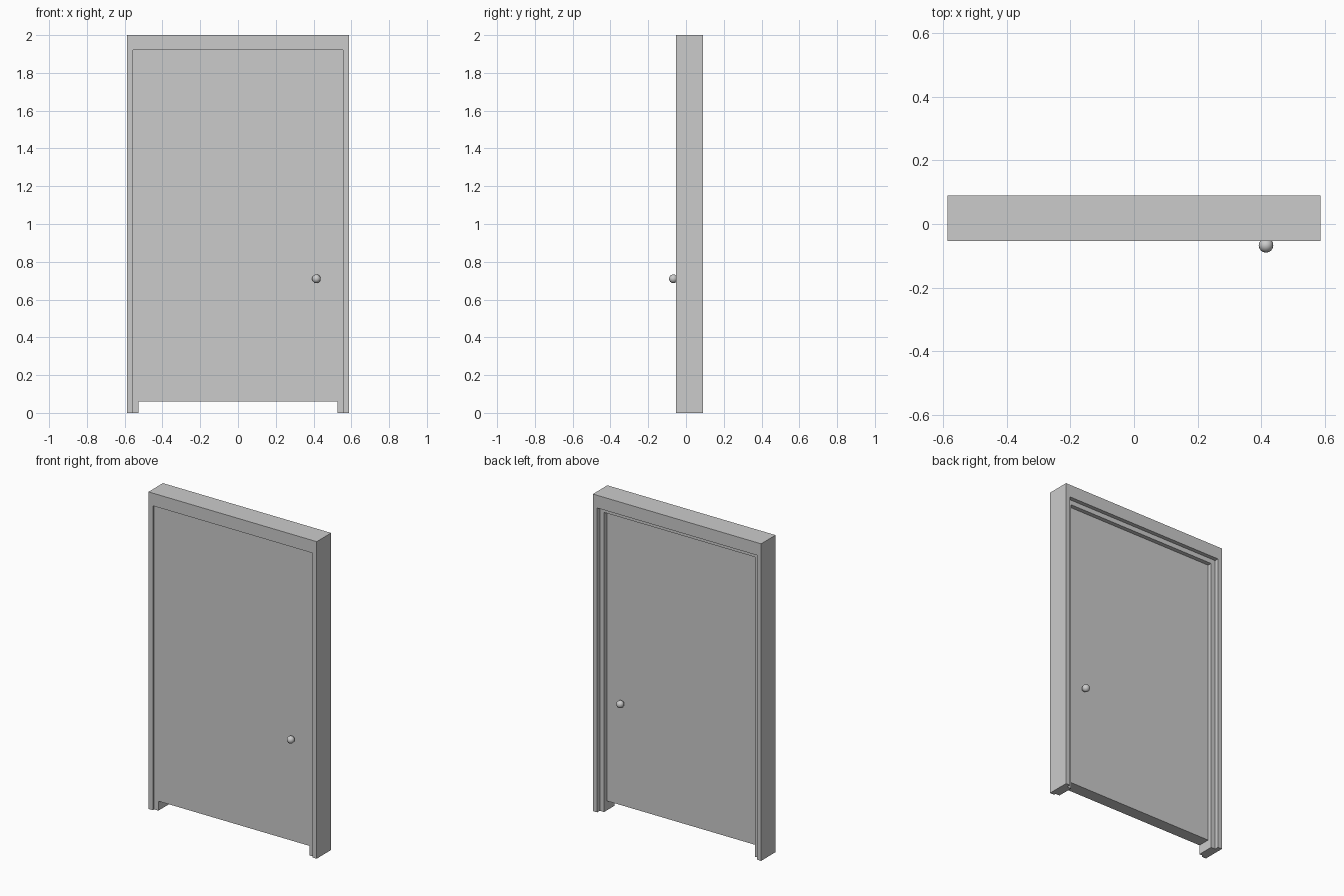
import bpy
import bmesh
import math

if "Cube" in bpy.data.objects:
    bpy.data.objects.remove(bpy.data.objects["Cube"])


def extruded(name, outline, y0, y1):
    """Extrude an x/z outline from y0 to y1."""
    bm = bmesh.new()
    face = bm.faces.new([bm.verts.new((x, y0, z)) for x, z in outline])
    out = bmesh.ops.extrude_face_region(bm, geom=[face])
    for v in out["geom"]:
        if isinstance(v, bmesh.types.BMVert):
            v.co.y = y1
    bmesh.ops.recalc_face_normals(bm, faces=bm.faces[:])
    mesh = bpy.data.meshes.new(name)
    bm.to_mesh(mesh)
    bm.free()
    obj = bpy.data.objects.new(name, mesh)
    bpy.context.collection.objects.link(obj)
    return obj


def arch(outer, top, inner, inner_top):
    """Upside-down U: two legs and a lintel."""
    half = [(outer, 0), (outer, top)]
    inside = [(inner, inner_top), (inner, 0)]
    return ([(-x, z) for x, z in half] + half[::-1]
            + inside[::-1] + [(-x, z) for x, z in inside])


FRONT, BACK = -0.054, 0.09
DOOR_FRONT, DOOR_BACK = -0.041, 0.037
STOP_BACK = 0.064

# Outer frame, then the narrower stop stepped inside it
extruded("door_frame", arch(0.587, 2.0, 0.557, 1.92), FRONT, BACK)
extruded("frame_stop", arch(0.557, 1.92, 0.527, 1.89), DOOR_FRONT, STOP_BACK)

# Door slab, flush with the front of the stop and raised off the floor
extruded("door_panel", [(-0.527, 0.06), (-0.527, 1.89), (0.527, 1.89), (0.527, 0.06)],
         DOOR_FRONT, DOOR_BACK)

# Round knobs with short stems on both sides
KNOB_X, KNOB_Z, KNOB_R = 0.415, 0.71, 0.023
for side, y, sign in (("front", DOOR_FRONT, -1), ("back", DOOR_BACK, 1)):
    bpy.ops.mesh.primitive_uv_sphere_add(segments=16, ring_count=8, radius=KNOB_R,
                                         location=(KNOB_X, y + sign * 0.026, KNOB_Z))
    bpy.context.object.name = side + "_knob"
    bpy.ops.object.shade_smooth()
    bpy.ops.mesh.primitive_cylinder_add(vertices=12, radius=0.009, depth=0.024,
                                        location=(KNOB_X, y + sign * 0.01, KNOB_Z),
                                        rotation=(math.pi / 2, 0, 0))
    bpy.context.object.name = side + "_knob_stem"
    bpy.ops.object.shade_smooth_by_angle()
